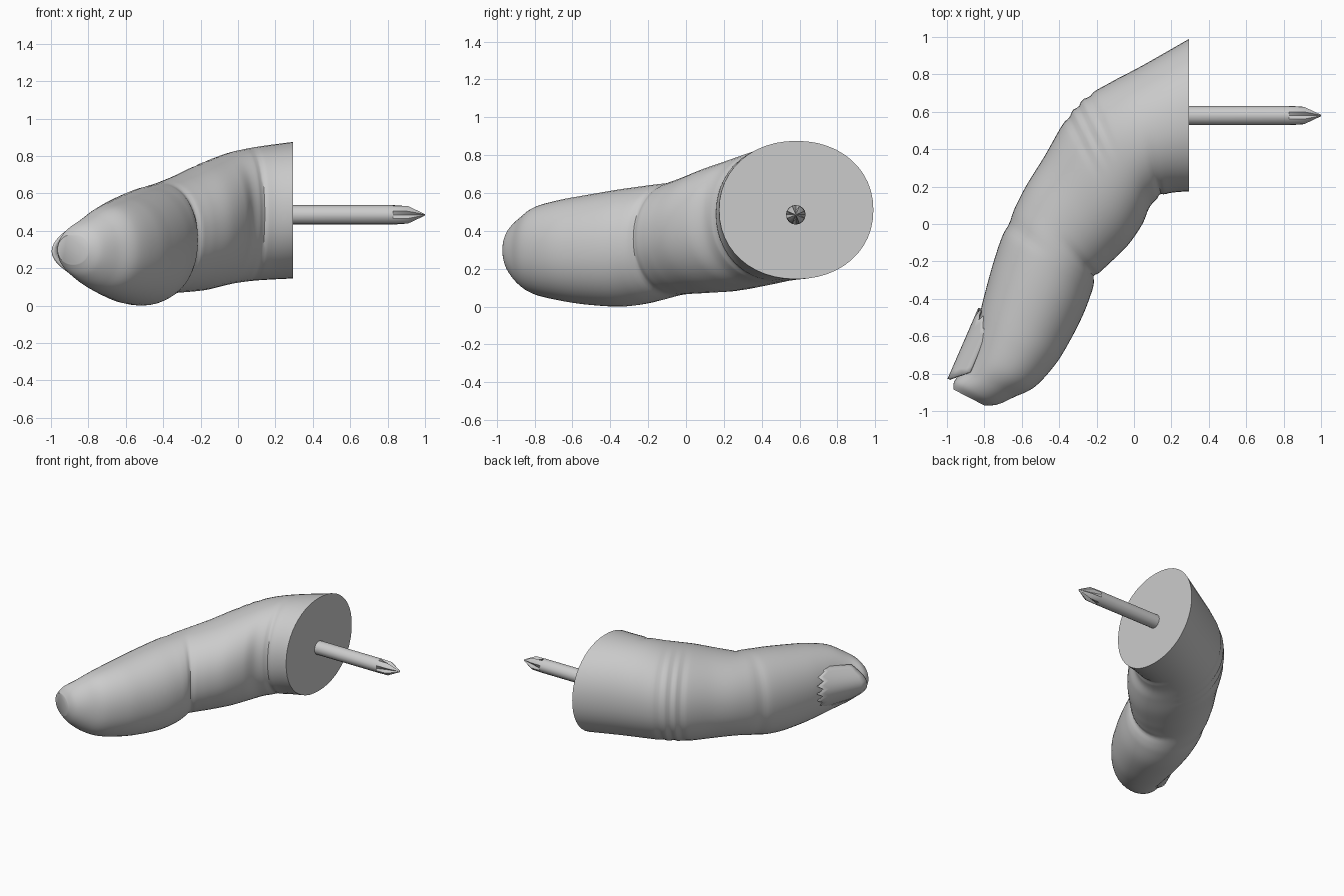
import bpy, bmesh, math
from mathutils import Vector

cube = bpy.data.objects.get("Cube")
if cube:
    bpy.data.objects.remove(cube, do_unlink=True)

grey = bpy.data.materials.new("plain grey")
grey.use_nodes = True
colour = (0.6, 0.6, 0.6, 1)
grey.diffuse_color = colour
grey.node_tree.nodes["Principled BSDF"].inputs["Base Color"].default_value = colour


def finish(name, bm, angle):
    """Turn a bmesh into a smooth-shaded object with sharp edges kept."""
    bmesh.ops.recalc_face_normals(bm, faces=bm.faces)
    mesh = bpy.data.meshes.new(name)
    bm.to_mesh(mesh)
    bm.free()
    mesh.materials.append(grey)
    obj = bpy.data.objects.new(name, mesh)
    bpy.context.collection.objects.link(obj)
    bpy.ops.object.select_all(action="DESELECT")
    obj.select_set(True)
    bpy.context.view_layer.objects.active = obj
    bpy.ops.object.shade_smooth_by_angle(angle=math.radians(angle))
    return obj


def loft(rings):
    """Skin a list of closed point rings and cap both ends."""
    bm = bmesh.new()
    loops = [[bm.verts.new(p) for p in ring] for ring in rings]
    n = len(loops[0])
    for a, b in zip(loops, loops[1:]):
        for i in range(n):
            j = (i + 1) % n
            bm.faces.new((a[i], a[j], b[j], b[i]))
    bm.faces.new(loops[0])
    bm.faces.new(loops[-1])
    return bm


def spline(rows, t):
    """Catmull-Rom interpolation through rows of numbers."""
    last = len(rows) - 1
    i = min(int(t), last - 1)
    f = t - i
    a, b, c, d = (rows[max(0, min(last, i + k))] for k in (-1, 0, 1, 2))
    return [q + f / 2 * (r - p + f * (2 * p - 5 * q + 4 * r - s
            + f * (3 * (q - r) + s - p))) for p, q, r, s in zip(a, b, c, d)]


# Finger sections: back x, back y, inner x, inner y, bottom z, top z
sections = [
    (.295, .99, .295, .175, .145, .875),
    (.05, .85, .17, .16, .135, .85),
    (-.12, .76, .09, .1, .12, .825),
    (-.27, .67, .045, 0, .1, .79),
    (-.37, .55, -.03, -.11, .08, .75),
    (-.48, .36, -.12, -.2, .07, .7),
    (-.59, .18, -.2, -.28, .06, .66),
    (-.69, -.03, -.225, -.36, .02, .64),
    (-.75, -.2, -.27, -.48, 0, .62),
    (-.81, -.42, -.34, -.62, .01, .59),
    (-.84, -.56, -.42, -.75, .03, .565),
    (-.87, -.69, -.53, -.87, .06, .53),
    (-.91, -.78, -.64, -.925, .1, .48),
    (-.96, -.84, -.73, -.965, .16, .43),
    (-.965, -.885, -.8, -.97, .22, .38),
]
# Skin folds: position, depth, width, side (1 inner, -1 back)
folds = [(1.3, .04, .15, 1), (6.1, .05, .2, 1), (2.8, .03, .14, -1),
         (3.3, .04, .14, -1), (3.8, .03, .14, -1), (6.8, .03, .2, -1)]
STEPS, AROUND = 8, 48


def power(v, e):
    return math.copysign(abs(v) ** e, v)


rings = []
for k in range((len(sections) - 1) * STEPS + 1):
    t = k / STEPS
    bx, by, ix, iy, low, high = spline(sections, t)
    centre = Vector(((bx + ix) / 2, (by + iy) / 2, (low + high) / 2))
    side = Vector((ix - bx, iy - by, 0)) / 2
    up = Vector((0, 0, (high - low) / 2))
    ring = []
    for j in range(AROUND):
        a = math.tau * j / AROUND
        c, s = power(math.cos(a), .95), power(math.sin(a), .95)
        r = 1 - sum(depth * max(0, c * way) * math.exp(-((t - at) / width) ** 2)
                    for at, depth, width, way in folds)
        ring.append(centre + side * c * r + up * s * r)
    rings.append(ring)
finish("finger", loft(rings), 40)

# Fingernail: curved plate with a ragged root, lifting off at the free end
start, end = Vector((-.825, -.45, .31)), Vector((-.99, -.83, .29))
inward = Vector((.9, -.43, 0))
bm = bmesh.new()
ALONG, ACROSS = 8, 12
grid = []
for i in range(ALONG + 1):
    row = []
    for j in range(ACROSS + 1):
        v = 2 * j / ACROSS - 1
        ragged = .12 * (j % 2) + .15 * v * v
        s = i / ALONG
        s = ragged * (1 - s) + (1 - .2 * v * v) * s
        p = start.lerp(end, s) + inward * .09 * v * v
        p.z += v * (.17 - .05 * s)
        row.append(bm.verts.new(p))
    grid.append(row)
for a, b in zip(grid, grid[1:]):
    for j in range(ACROSS):
        bm.faces.new((a[j], a[j + 1], b[j + 1], b[j]))
nail = finish("fingernail", bm, 40)
plate = nail.modifiers.new("thickness", "SOLIDIFY")
plate.thickness = .015
plate.offset = 0

# Screwdriver bit: round shaft with four flutes cut into the pointed end
SIDES = 16
rings = []
for x, radius, flute in ((.28, .052, 1), (.83, .052, 1), (.91, .05, .5), (1, .004, .5)):
    ring = []
    for j in range(SIDES):
        a = math.tau * j / SIDES
        r = radius * (flute if j % 4 == 0 else 1)
        ring.append((x, .58 + r * math.cos(a), .485 + r * math.sin(a)))
    rings.append(ring)
finish("screwdriver_bit", loft(rings), 30)
